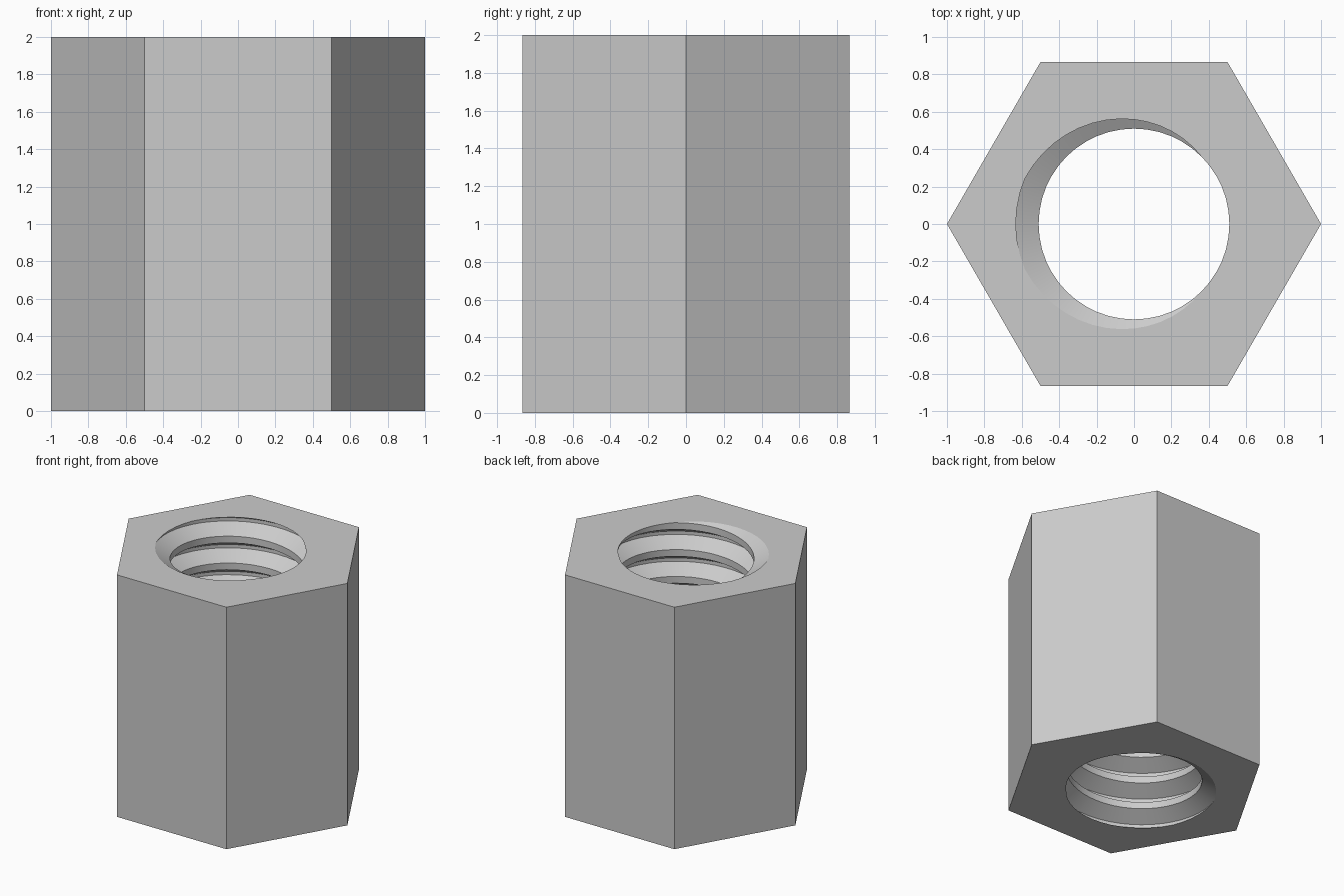
import bpy, bmesh
from math import pi, cos, sin, radians

cube = bpy.data.objects.get("Cube")
if cube:
    bpy.data.objects.remove(cube, do_unlink=True)

HEIGHT = 2.0
TURNS = 9
PITCH = HEIGHT / TURNS
R_MINOR, R_MAJOR = 0.51, 0.632
SEGMENTS = 48

# One thread period: (fraction of pitch, radius), root flat then crest flat
PROFILE = [(-1 / 16, R_MAJOR), (1 / 16, R_MAJOR), (3 / 8, R_MINOR), (5 / 8, R_MINOR)]

bm = bmesh.new()


def thread_column(angle):
    """Profile points up the bore at one angle, overshooting both ends."""
    column = []
    for turn in range(-2, TURNS + 2):
        for offset, radius in PROFILE:
            z = PITCH * (turn + offset + angle / (2 * pi) - 0.5)
            column.append(bm.verts.new((radius * cos(angle), radius * sin(angle), z)))
    return column


# Right-handed internal thread
columns = [thread_column(2 * pi * i / SEGMENTS) for i in range(SEGMENTS + 1)]
for a, b in zip(columns, columns[1:]):
    for j in range(len(a) - 1):
        bm.faces.new((a[j], b[j], b[j + 1], a[j + 1]))
bmesh.ops.remove_doubles(bm, verts=bm.verts[:], dist=1e-5)

# Trim the thread flush with both ends
rims = []
for z, direction in ((0, -1), (HEIGHT, 1)):
    bmesh.ops.bisect_plane(bm, geom=bm.verts[:] + bm.edges[:] + bm.faces[:], dist=1e-6,
                           plane_co=(0, 0, z), plane_no=(0, 0, direction), clear_outer=True)
for z in (0, HEIGHT):
    rims.append([e for e in bm.edges if e.is_boundary
                 and all(abs(v.co.z - z) < 1e-4 for v in e.verts)])

# Hexagonal outside and the two end faces
rings = []
for z, rim in zip((0, HEIGHT), rims):
    ring = [bm.verts.new((cos(k * pi / 3), sin(k * pi / 3), z)) for k in range(6)]
    hexagon = [bm.edges.new((ring[k], ring[(k + 1) % 6])) for k in range(6)]
    bmesh.ops.triangle_fill(bm, edges=rim + hexagon, use_beauty=True, normal=(0, 0, 1))
    rings.append(ring)
low, high = rings
for k in range(6):
    n = (k + 1) % 6
    bm.faces.new((low[k], low[n], high[n], high[k]))
bmesh.ops.recalc_face_normals(bm, faces=bm.faces[:])

mesh = bpy.data.meshes.new("threaded_hex_nut")
bm.to_mesh(mesh)
bm.free()
nut = bpy.data.objects.new("threaded_hex_nut", mesh)
bpy.context.collection.objects.link(nut)

# Plain grey metal
grey = bpy.data.materials.new("light_grey")
grey.use_nodes = True
colour = (0.6, 0.6, 0.6, 1)
grey.diffuse_color = colour
grey.node_tree.nodes["Principled BSDF"].inputs["Base Color"].default_value = colour
mesh.materials.append(grey)

bpy.ops.object.select_all(action="DESELECT")
nut.select_set(True)
bpy.context.view_layer.objects.active = nut
bpy.ops.object.shade_smooth_by_angle(angle=radians(20))
